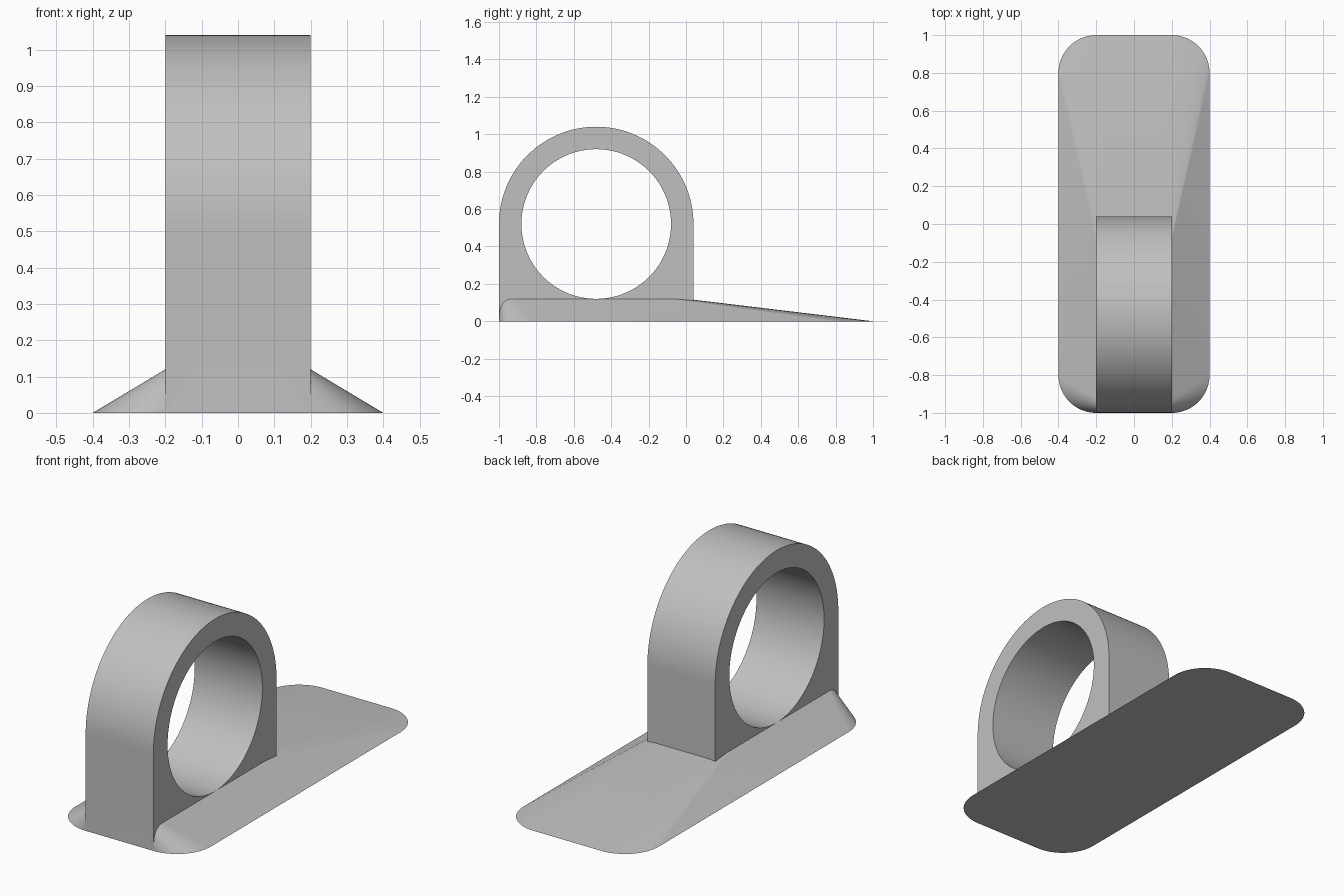
import bpy, bmesh
from math import sin, cos, pi, radians

if "Cube" in bpy.data.objects:
    bpy.data.objects.remove(bpy.data.objects["Cube"])

grey = bpy.data.materials.new("plain grey")
grey.diffuse_color = (0.53, 0.53, 0.53, 1)
grey.use_nodes = True
grey.node_tree.nodes["Principled BSDF"].inputs["Base Color"].default_value = grey.diffuse_color


def finish(bm, name):
    bmesh.ops.recalc_face_normals(bm, faces=bm.faces)
    mesh = bpy.data.meshes.new(name)
    bm.to_mesh(mesh)
    bm.free()
    mesh.materials.append(grey)
    ob = bpy.data.objects.new(name, mesh)
    bpy.context.collection.objects.link(ob)
    bpy.ops.object.select_all(action='DESELECT')
    bpy.context.view_layer.objects.active = ob
    ob.select_set(True)
    bpy.ops.object.shade_smooth_by_angle(angle=radians(25))
    return ob


def rounded_rect(bm, half_w, y0, y1, r, z, steps=20):
    """Loop of vertices around a rectangle with round corners."""
    corners = [(half_w - r, y1 - r), (r - half_w, y1 - r),
               (r - half_w, y0 + r), (half_w - r, y0 + r)]
    loop = []
    for q, (cx, cy) in enumerate(corners):
        for i in range(steps + 1):
            a = (q + i / steps) * pi / 2
            loop.append(bm.verts.new((cx + r * cos(a), cy + r * sin(a), z)))
    return loop


def bridge(bm, a, b):
    n = len(a)
    for i in range(n):
        j = (i + 1) % n
        bm.faces.new((a[i], a[j], b[j], b[i]))


# Base plate: large rounded footprint lofted to a small rounded top
bm = bmesh.new()
foot = rounded_rect(bm, 0.4, -1.0, 1.0, 0.2, 0.0)
top = rounded_rect(bm, 0.2, -1.0, 0.0, 0.08, 0.12)
bridge(bm, foot, top)
bm.faces.new(foot)
bm.faces.new(top)
finish(bm, "base_plate")

# Ring: arch outside with a square lower half, round hole through it
bm = bmesh.new()
N, CY, CZ, R, HOLE = 128, -0.48, 0.52, 0.52, 0.4
loops = []
for x in (-0.2, 0.2):
    outer, inner = [], []
    for i in range(N):
        c, s = cos(2 * pi * i / N), sin(2 * pi * i / N)
        k = R if i <= N // 2 else R / max(abs(c), abs(s))
        outer.append(bm.verts.new((x, CY + k * c, max(CZ + k * s, 0.004))))
        inner.append(bm.verts.new((x, CY + HOLE * c, CZ + HOLE * s)))
    bridge(bm, outer, inner)
    loops.append((outer, inner))
bridge(bm, loops[0][0], loops[1][0])
bridge(bm, loops[0][1], loops[1][1])
finish(bm, "ring")
